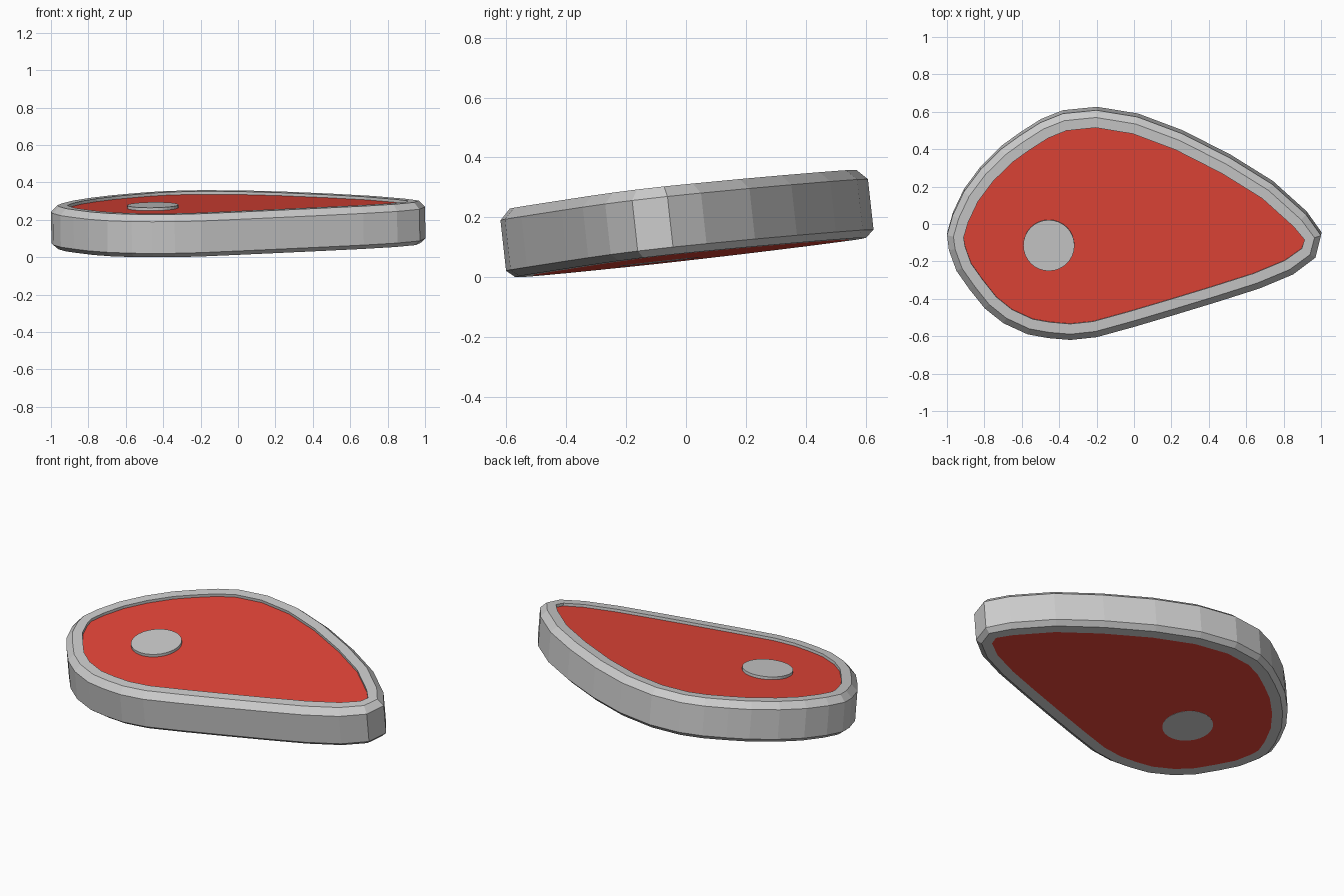
import bpy, bmesh, math
from mathutils import Vector, Matrix

if "Cube" in bpy.data.objects:
    bpy.data.objects.remove(bpy.data.objects["Cube"])

# Outline of the steak, running counter-clockwise seen from above
OUTLINE = [(1, -.062), (.92, .05), (.74, .212), (.515, .352), (.26, .482), (.02, .572),
           (-.2, .608), (-.38, .59), (-.5, .542), (-.61, .472), (-.71, .4), (-.82, .291),
           (-.91, .171), (-.97, .045), (-1, -.06), (-.99, -.14), (-.95, -.25), (-.88, -.35),
           (-.8, -.45), (-.7, -.53), (-.57, -.59), (-.46, -.61), (-.34, -.62), (-.2, -.605),
           (0, -.55), (.22, -.485), (.45, -.415), (.67, -.345), (.85, -.27), (.97, -.18)]
TILT = math.radians(6.3)
PLACE = (Matrix.Translation((0, 0, .263)) @ Matrix.Rotation(math.radians(-.77), 4, 'Y')
         @ Matrix.Rotation(TILT, 4, 'X'))
PTS = [Vector((x, y / math.cos(TILT))) for x, y in OUTLINE]
TOP, BOTTOM, RECESS = .035, -.194, .016


def inset(d):
    """Outline moved inwards by d."""
    n, out = len(PTS), []
    for i, p in enumerate(PTS):
        t = (PTS[(i + 1) % n] - PTS[i - 1]).normalized()
        out.append(p + Vector((-t.y, t.x)) * d)
    return out


def finish(bm, name, color=None):
    bmesh.ops.transform(bm, matrix=PLACE, verts=bm.verts)
    me = bpy.data.meshes.new(name)
    bm.to_mesh(me)
    bm.free()
    ob = bpy.data.objects.new(name, me)
    bpy.context.collection.objects.link(ob)
    if color:
        mat = bpy.data.materials.new(name)
        mat.diffuse_color = color
        mat.use_nodes = True
        mat.node_tree.nodes["Principled BSDF"].inputs["Base Color"].default_value = mat.diffuse_color
        me.materials.append(mat)
    return ob


def ring(bm, d, z):
    return [bm.verts.new((p.x, p.y, z)) for p in inset(d)]


# Fat rim: bevelled band around the steak with a small inner lip
bm = bmesh.new()
levels = [(.085, BOTTOM), (.028, BOTTOM), (0, -.17), (0, 0),
          (.035, TOP), (.09, TOP), (.09, TOP - RECESS)]
rings = [ring(bm, d, z) for d, z in levels]
n = len(PTS)
for a, b in zip(rings, rings[1:]):
    for i in range(n):
        j = (i + 1) % n
        bm.faces.new((a[i], a[j], b[j], b[i]))
finish(bm, "fat_rim")

# Meat: recessed top face and flush bottom face
bm = bmesh.new()
bm.faces.new(ring(bm, .09, TOP - RECESS))
bm.faces.new(ring(bm, .085, BOTTOM)[::-1])
finish(bm, "meat", (.78, .06, .04, 1))

# Bone: disc passing through the meat
bm = bmesh.new()
h = TOP - BOTTOM + .001
bmesh.ops.create_cone(bm, cap_ends=True, segments=32, radius1=.137, radius2=.137, depth=h,
                      matrix=Matrix.Translation((-.455, -.112, TOP - h / 2)))
finish(bm, "bone")
